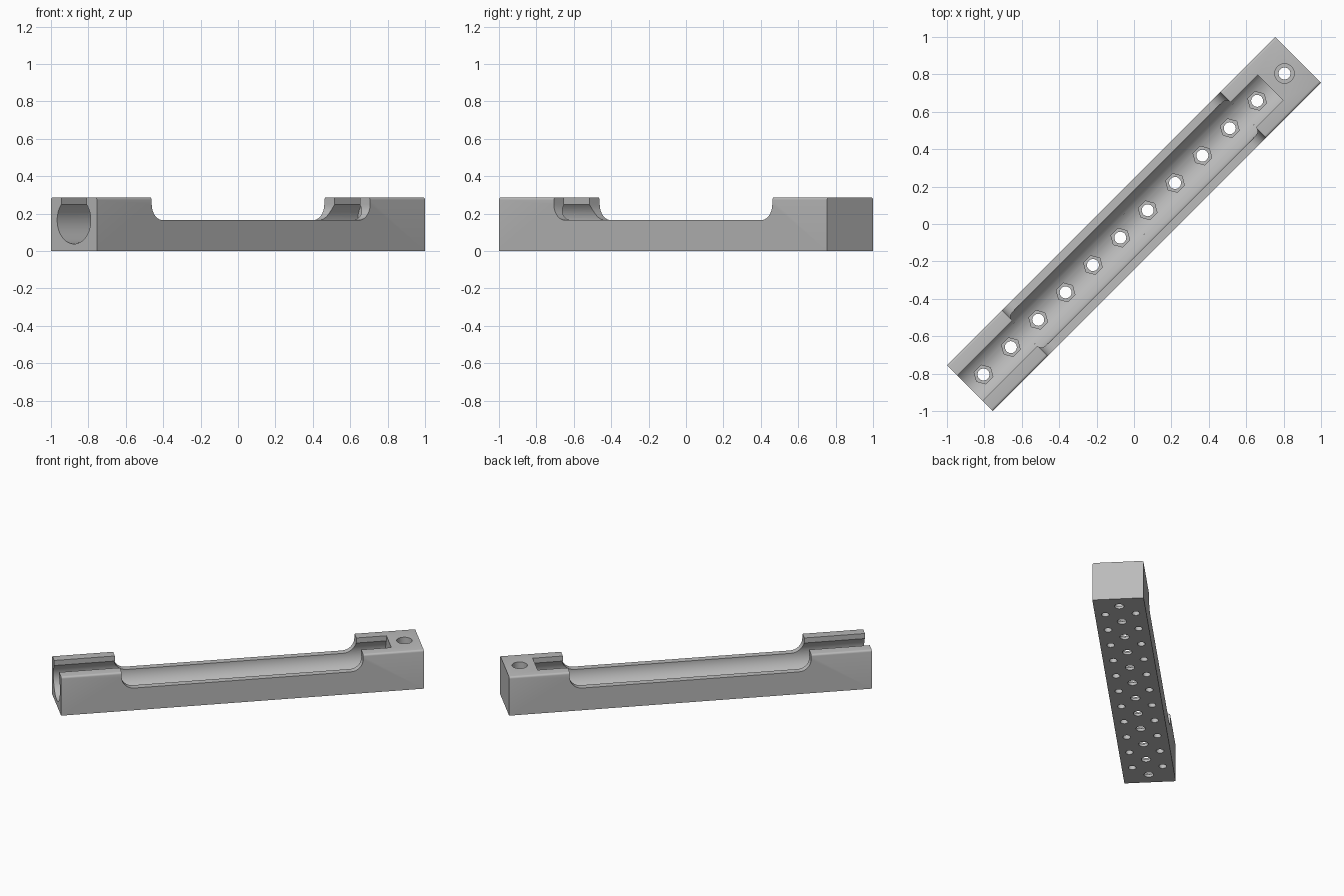
import bpy, bmesh, math
from mathutils import Vector

if "Cube" in bpy.data.objects:
    bpy.data.objects.remove(bpy.data.objects["Cube"])

L, W, H = 1.2405, 0.1735, 0.287      # half length, half width, height
BORE_R, BORE_Z, SLOT = 0.127, 0.165, 0.095
PITCH = 0.2069

grey = bpy.data.materials.new("plain grey")
grey.diffuse_color = (0.5, 0.5, 0.5, 1)
grey.use_nodes = True
grey.node_tree.nodes["Principled BSDF"].inputs["Base Color"].default_value = grey.diffuse_color


def prism(name, outlines, sweep):
    """Extrude each closed outline (list of 3D points) along the sweep vector."""
    bm = bmesh.new()
    for pts in outlines:
        face = bm.faces.new([bm.verts.new(p) for p in pts])
        ext = bmesh.ops.extrude_face_region(bm, geom=[face])
        moved = [g for g in ext["geom"] if isinstance(g, bmesh.types.BMVert)]
        bmesh.ops.translate(bm, verts=moved, vec=Vector(sweep))
    bmesh.ops.recalc_face_normals(bm, faces=bm.faces)
    mesh = bpy.data.meshes.new(name)
    bm.to_mesh(mesh)
    bm.free()
    ob = bpy.data.objects.new(name, mesh)
    bpy.context.collection.objects.link(ob)
    return ob


def arc(cx, cy, r, a0, a1, n):
    return [(cx + r * math.cos(math.radians(a0 + (a1 - a0) * i / n)),
             cy + r * math.sin(math.radians(a0 + (a1 - a0) * i / n))) for i in range(n + 1)]


def posts(name, centres, r, sides, z0, z1):
    """Upright round or hexagonal cutters."""
    rings = [[(u + p[0], v + p[1], z0) for p in arc(0, 0, r, 0, 360, sides)[:-1]]
             for u, v in centres]
    return prism(name, rings, (0, 0, z1 - z0))


# Long block with softly rounded top edges
R = 0.014
section = [(-W, 0), (W, 0)] + arc(W - R, H - R, R, 0, 90, 4) + arc(-W + R, H - R, R, 90, 180, 4)
body = prism("holder_body", [[(-L, v, z) for v, z in section]], (2 * L, 0, 0))
body.data.materials.append(grey)

# Keyhole channel, open at one end
a = math.degrees(math.acos(SLOT / BORE_R))
key = arc(0, BORE_Z, BORE_R, a, -180 - a, 48) + [(-SLOT, 0.4), (SLOT, 0.4)]
channel = prism("channel_cutter", [[(-L - 0.1, v, z) for v, z in key]], (L + 0.1 + 1.032, 0, 0))

# Middle relief with rounded lower corners
U, F = 0.826, 0.085
relief = (arc(-U + F, BORE_Z + F, F, 180, 270, 10) + arc(U - F, BORE_Z + F, F, 270, 360, 10)
          + [(U, 0.4), (-U, 0.4)])
middle = prism("relief_cutter", [[(u, -0.3, z) for u, z in relief]], (0, 0.6, 0))

# Rows of holes: nut pockets, centre holes, blind holes underneath
centre = [((i - 5.5) * PITCH, 0) for i in range(12)]
side = [((i - 5) * PITCH, s * PITCH / 2) for i in range(11) for s in (-1, 1)]
cutters = [
    channel, middle,
    posts("nut_pocket_cutter", centre[:-1], 0.052, 6, 0.02, 0.12),
    posts("access_hole_cutter", centre[-1:], 0.052, 32, 0.02, 0.4),
    posts("centre_hole_cutter", centre, 0.032, 24, -0.05, 0.1),
    posts("blind_hole_cutter", side, 0.026, 24, -0.05, 0.065),
]
for c in cutters:
    c.hide_render = True
    m = body.modifiers.new(c.name, "BOOLEAN")
    m.operation = "DIFFERENCE"
    m.solver = "EXACT"
    m.object = c

# Bake the cuts, then turn the block to the diagonal
bpy.context.view_layer.update()
dg = bpy.context.evaluated_depsgraph_get()
baked = bpy.data.meshes.new_from_object(body.evaluated_get(dg))
body.modifiers.clear()
body.data = baked
baked.materials.clear()
baked.materials.append(grey)
for c in cutters:
    bpy.data.objects.remove(c)
body.rotation_euler = (0, 0, math.radians(45))

bpy.context.view_layer.objects.active = body
body.select_set(True)
bpy.ops.object.shade_smooth_by_angle(angle=math.radians(30))
